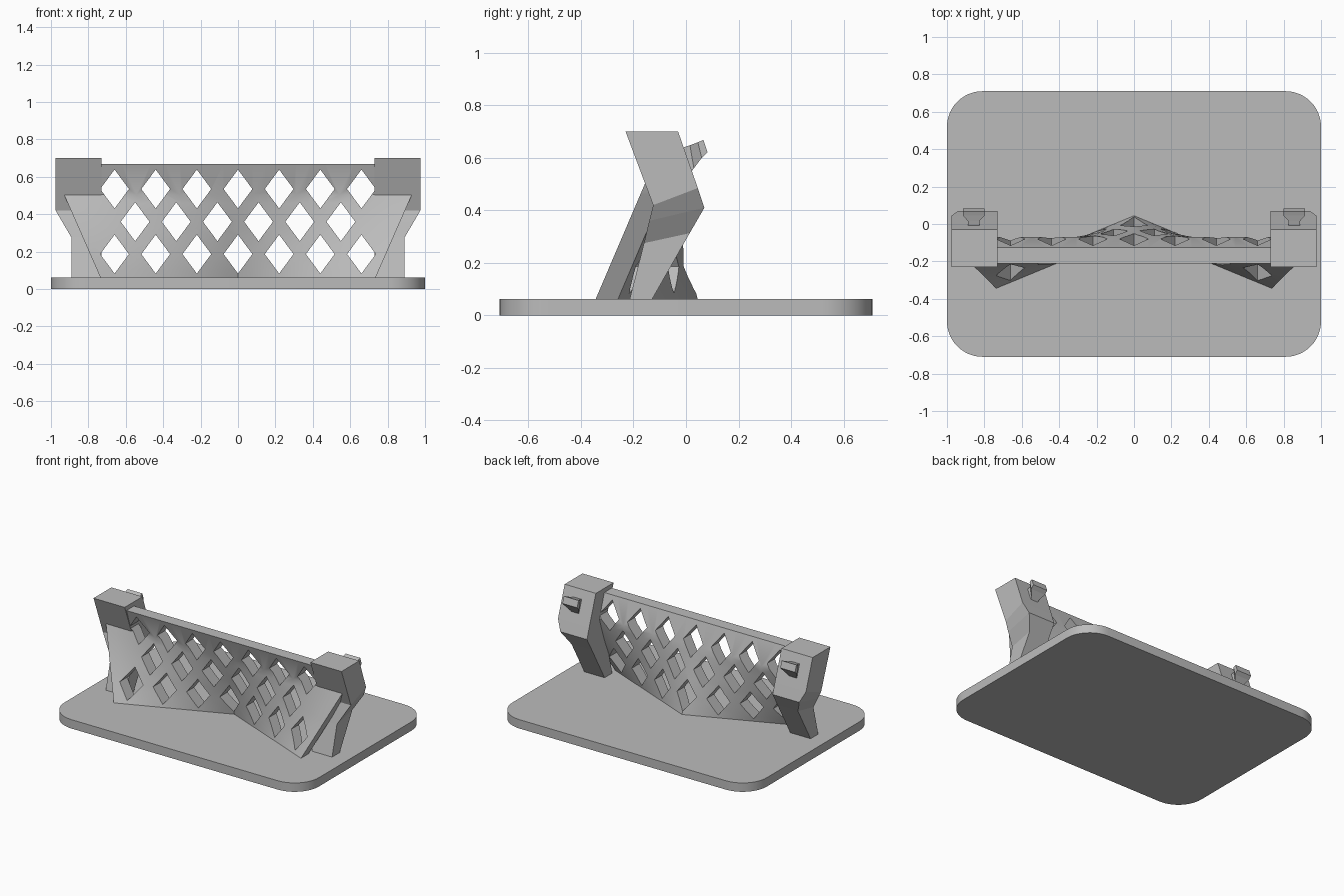
import bpy, bmesh, math

cube = bpy.data.objects.get("Cube")
if cube:
    bpy.data.objects.remove(cube, do_unlink=True)

grey = bpy.data.materials.new("plain grey")
grey.use_nodes = True
GREY = (0.5, 0.5, 0.5, 1)
grey.diffuse_color = GREY
grey.node_tree.nodes["Principled BSDF"].inputs["Base Color"].default_value = GREY


def finish(bm, name):
    bmesh.ops.recalc_face_normals(bm, faces=bm.faces)
    mesh = bpy.data.meshes.new(name)
    bm.to_mesh(mesh)
    bm.free()
    mesh.materials.append(grey)
    obj = bpy.data.objects.new(name, mesh)
    bpy.context.collection.objects.link(obj)
    return obj


def add_loft(bm, rings):
    """Skin a stack of closed rings and cap both ends."""
    loops = [[bm.verts.new(p) for p in ring] for ring in rings]
    count = len(loops[0])
    for a, b in zip(loops, loops[1:]):
        for i in range(count):
            j = (i + 1) % count
            bm.faces.new((a[i], a[j], b[j], b[i]))
    bm.faces.new(loops[0])
    bm.faces.new(loops[-1])


def loft(name, rings):
    bm = bmesh.new()
    add_loft(bm, rings)
    return finish(bm, name)


def smooth(obj, angle=30):
    bpy.ops.object.select_all(action='DESELECT')
    obj.select_set(True)
    bpy.context.view_layer.objects.active = obj
    bpy.ops.object.shade_smooth_by_angle(angle=math.radians(angle))


# Base plate with rounded corners
W, D, H, R = 1.0, 0.71, 0.063, 0.19
outline = []
for k, (sx, sy) in enumerate(((1, 1), (-1, 1), (-1, -1), (1, -1))):
    for i in range(13):
        a = math.radians(90 * k + 7.5 * i)
        outline.append((sx * (W - R) + R * math.cos(a), sy * (D - R) + R * math.sin(a)))
base = loft("base_plate", [[(x, y, z) for x, y in outline] for z in (0, H)])
smooth(base)

# Bent end posts: front point, back point, outer x for each section
INNER = 0.73
post_sections = [
    ((-0.23, 0.70), (-0.03, 0.70), 0.975),
    ((-0.125, 0.42), (0.045, 0.485), 0.975),
    ((-0.14, 0.36), (0.07, 0.41), 0.94),
    ((-0.16, 0.275), (0.014, 0.313), 0.89),
    ((-0.215, 0.06), (-0.13, 0.06), 0.89),
]
# Flared pegs: upper point, lower point, half width for each section
PEG_X = 0.857
peg_sections = [
    ((-0.03, 0.633), (0.00, 0.52), 0.03),
    ((0.015, 0.648), (0.03, 0.56), 0.03),
    ((0.045, 0.659), (0.06, 0.60), 0.058),
    ((0.066, 0.668), (0.082, 0.622), 0.058),
]
for side, s in (("left", 1), ("right", -1)):
    loft(side + "_post", [
        [(s * INNER, *f), (s * out, *f), (s * out, *b), (s * INNER, *b)]
        for f, b, out in post_sections])
    loft(side + "_peg", [
        [(s * PEG_X - w, *t), (s * PEG_X + w, *t), (s * PEG_X + w, *b), (s * PEG_X - w, *b)]
        for t, b, w in peg_sections])

# Folded panel: straight top edge, ruled down to a W-shaped foot
COLS, ROWS, THICK = 24, 10, 0.085
TOP_X, FOOT_X, FOLD_Z, FOLD_Y = 0.93, 0.735, 0.505, -0.155
us = [2 * i / COLS - 1 for i in range(COLS + 1)]


def panel_ring(front):
    back = [(x, y + THICK, z) for x, y, z in reversed(front)]
    return front + back


rings = [panel_ring([(TOP_X * u, -0.21, 0.67) for u in us])]
for r in range(ROWS + 1):
    t = r / ROWS
    row = []
    for u in us:
        foot_y = -0.04 - 0.305 * abs(u)
        row.append((u * (TOP_X + (FOOT_X - TOP_X) * t),
                    FOLD_Y + (foot_y - FOLD_Y) * t,
                    FOLD_Z + (0.06 - FOLD_Z) * t))
    rings.append(panel_ring(row))
panel = loft("lattice_panel", rings)

# Diamond holes in three staggered rows
bm = bmesh.new()
HW, HH, STEP = 0.077, 0.104, 0.22
for z, n in ((0.535, 7), (0.36, 6), (0.187, 7)):
    for i in range(n):
        x = (i - (n - 1) / 2) * STEP
        add_loft(bm, [[(x - HW, y, z), (x, y, z - HH), (x + HW, y, z), (x, y, z + HH)]
                      for y in (-0.6, 0.4)])
cutter = finish(bm, "diamond_cutter")
cutter.hide_render = True
cut = panel.modifiers.new("diamonds", 'BOOLEAN')
cut.operation = 'DIFFERENCE'
cut.solver = 'EXACT'
cut.object = cutter
bpy.ops.object.select_all(action='DESELECT')
panel.select_set(True)
bpy.context.view_layer.objects.active = panel
bpy.ops.object.modifier_apply(modifier=cut.name)
bpy.data.objects.remove(cutter, do_unlink=True)
smooth(panel)
